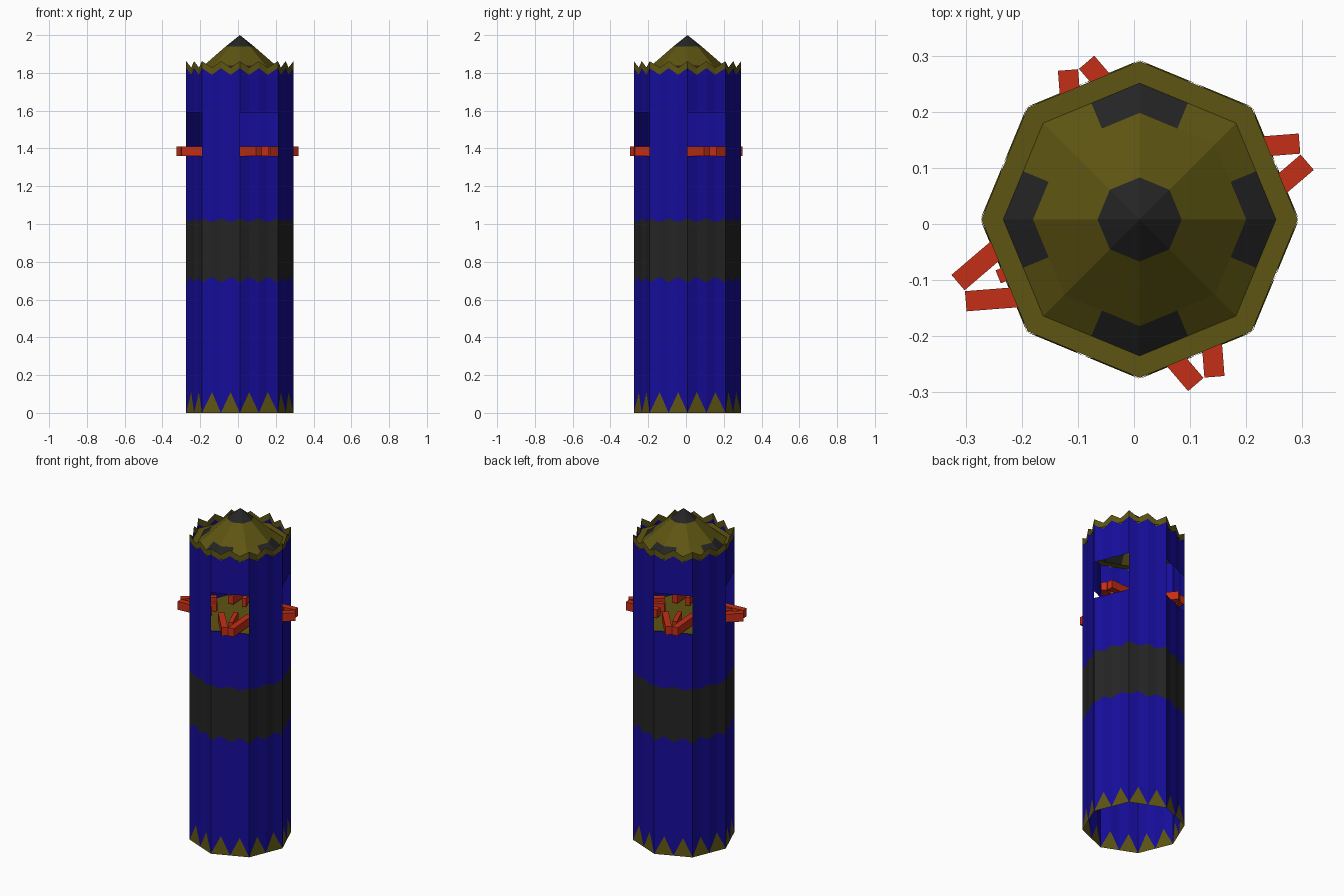
import bpy, bmesh
from math import sin, cos, pi, radians
from mathutils import Vector, Matrix

if "Cube" in bpy.data.objects:
    bpy.data.objects.remove(bpy.data.objects["Cube"])

CX, CY = 0.01, 0.008
N = 32                      # four columns on each of eight sides


def material(name, rgb):
    m = bpy.data.materials.new(name)
    m.diffuse_color = (*rgb, 1)
    m.use_nodes = True
    m.node_tree.nodes["Principled BSDF"].inputs["Base Color"].default_value = m.diffuse_color
    return m


BLUE = material("blue", (0.008, 0.004, 0.32))
OLIVE = material("olive", (0.11, 0.09, 0.006))
BLACK = material("black", (0.018, 0.018, 0.018))
RED = material("red", (0.55, 0.028, 0.008))
MATS = [BLUE, OLIVE, BLACK, RED]


def finish(name, bm):
    bmesh.ops.remove_doubles(bm, verts=bm.verts, dist=1e-5)
    loose = [v for v in bm.verts if not v.link_faces]
    bmesh.ops.delete(bm, geom=loose, context='VERTS')
    bmesh.ops.recalc_face_normals(bm, faces=bm.faces)
    me = bpy.data.meshes.new(name)
    bm.to_mesh(me)
    bm.free()
    for m in MATS:
        me.materials.append(m)
    ob = bpy.data.objects.new(name, me)
    bpy.context.collection.objects.link(ob)
    return ob


def octagon_point(j, r, z, inset=0.0):
    """Point j of 32 around an octagon outline; odd points may be inset."""
    k, f = divmod(j % N, 4)
    a = Vector((cos(k * pi / 4), sin(k * pi / 4)))
    b = Vector((cos((k + 1) * pi / 4), sin((k + 1) * pi / 4)))
    p = a.lerp(b, f / 4) * (r - (inset if j % 2 else 0))
    return Vector((CX + p.x, CY + p.y, z))


def ring(bm, r, z_even, z_odd, inset=0.0):
    return [bm.verts.new(octagon_point(j, r, z_odd if j % 2 else z_even, inset))
            for j in range(N)]


def strip(bm, lo, hi, mat, keep=lambda j: True):
    for j in range(N):
        if keep(j):
            k = (j + 1) % N
            f = bm.faces.new((lo[j], lo[k], hi[k], hi[j]))
            f.material_index = mat(j) if callable(mat) else mat


def is_window(j):
    return (j // 4) % 2 == 0


# Tower wall: pleated octagonal tube with zigzag colour borders and four windows
R = 0.284
bm = bmesh.new()
levels = [(0, 0.11), (0.69, 0.72), (1.03, 1.01), (1.36, 1.36),
          (1.59, 1.59), (1.825, 1.79), (1.862, 1.828)]
colours = [0, 2, 0, 0, 0, 1]
rings = [ring(bm, R, e, o, 0.006) for e, o in levels]
for i, c in enumerate(colours):
    strip(bm, rings[i], rings[i + 1], c,
          (lambda j: not is_window(j)) if i == 3 else (lambda j: True))
for j in range(0, N, 2):    # pointed teeth round the foot
    f = bm.faces.new((rings[0][j], rings[0][(j + 2) % N], rings[0][j + 1]))
    f.material_index = 1
finish("tower_wall", bm)

# Roof: low faceted cone, black tip and four black patches
bm = bmesh.new()
rr = [ring(bm, r, z, z) for r, z in
      [(0.282, 1.80), (0.243, 1.80), (0.19, 1.84), (0.075, 1.94)]]
strip(bm, rr[0], rr[1], 1)
strip(bm, rr[1], rr[2], lambda j: 2 if (j + 2) % 8 < 4 else 1)
strip(bm, rr[2], rr[3], 1)
apex = bm.verts.new((CX, CY, 2))
for j in range(N):
    bm.faces.new((rr[3][j], rr[3][(j + 1) % N], apex)).material_index = 2
finish("roof", bm)

# Lookout floor just under the windows
bm = bmesh.new()
bm.faces.new([bm.verts.new(octagon_point(j, 0.274, 1.35))
              for j in range(0, N, 4)]).material_index = 1
finish("lookout_floor", bm)


# Forked red bars poking out of each window
def bar(bm, outer, angle, length, width):
    """Bar running inward from its outer end (local +x points outward)."""
    d = Vector((-cos(angle), sin(angle), 0))
    mid = Vector(outer) + d * length / 2
    mat = (Matrix.Translation(mid) @ Matrix.Rotation(-angle, 4, 'Z')
           @ Matrix.Diagonal((length, width, 0.05, 1)))
    geo = bmesh.ops.create_cube(bm, size=1, matrix=mat)
    for v in geo['verts']:
        for f in v.link_faces:
            f.material_index = 3


for i, tip in enumerate((0.315, 0.295, 0.342, 0.31)):
    bm = bmesh.new()
    bar(bm, (tip, 0.016, 0), radians(18), 0.2, 0.036)
    bar(bm, (tip, -0.020, 0), radians(-18), 0.2, 0.036)
    bar(bm, (tip - 0.07, -0.002, 0), 0, 0.14, 0.025)
    ob = finish(f"window_fork_{i + 1}", bm)
    ob.location = (CX, CY, 1.385)
    ob.rotation_euler.z = radians(22.5 + 90 * i)
